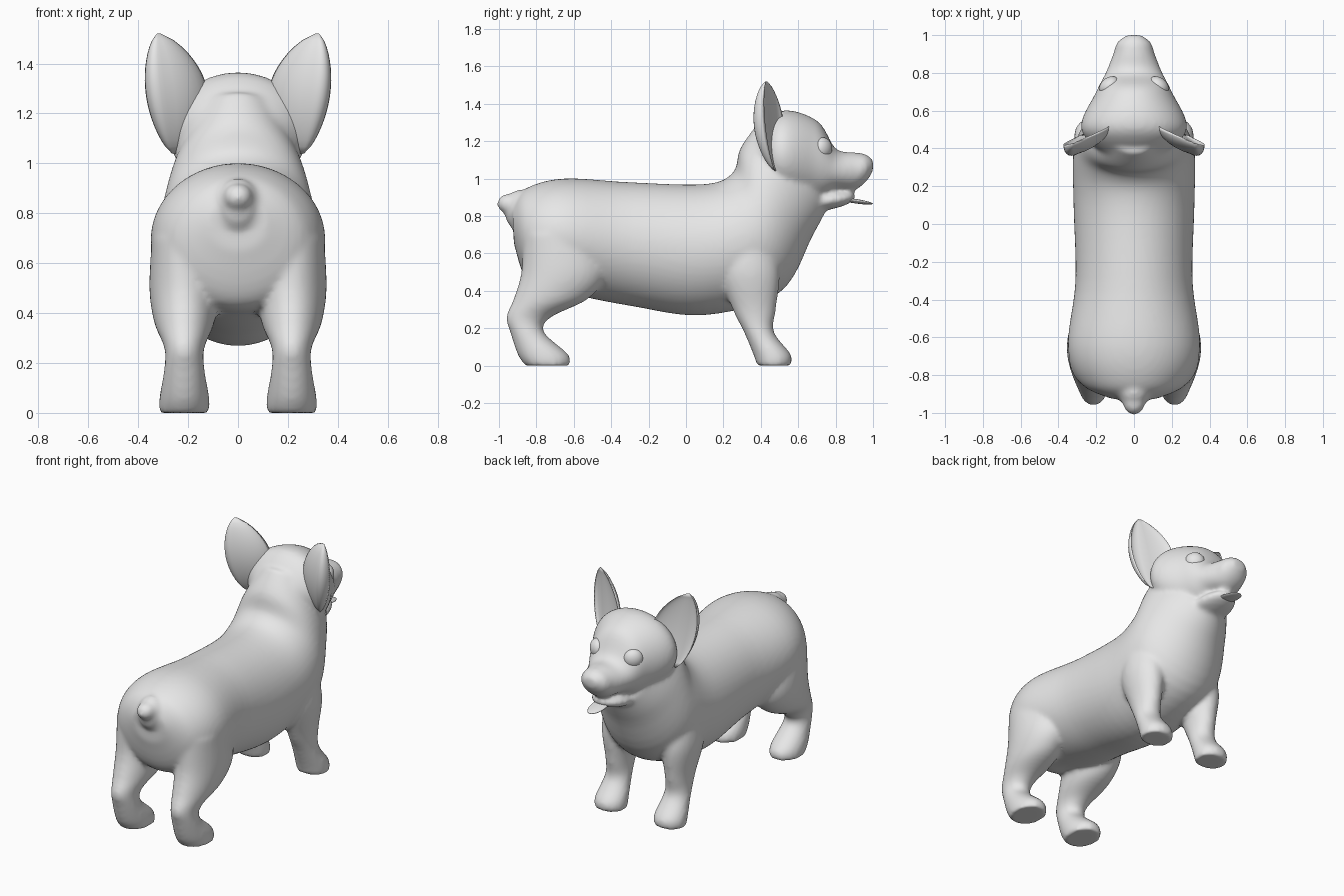
import bpy, bmesh
from math import sin, cos, pi
from mathutils import Vector, Matrix, Euler

cube = bpy.data.objects.get("Cube")
if cube:
    bpy.data.objects.remove(cube)

shade = (0.8, 0.8, 0.8, 1)
grey = bpy.data.materials.new("plain_grey")
grey.use_nodes = True
grey.diffuse_color = shade
grey.node_tree.nodes["Principled BSDF"].inputs["Base Color"].default_value = shade


def finish(bm, name):
    """Turn a bmesh into a smooth-shaded object."""
    bmesh.ops.recalc_face_normals(bm, faces=bm.faces)
    for face in bm.faces:
        face.smooth = True
    mesh = bpy.data.meshes.new(name)
    bm.to_mesh(mesh)
    bm.free()
    mesh.materials.append(grey)
    obj = bpy.data.objects.new(name, mesh)
    bpy.context.collection.objects.link(obj)
    return obj


def skin(bm, outlines):
    """Bridge a row of closed outlines and cap both ends."""
    loops = [[bm.verts.new(point) for point in outline] for outline in outlines]
    for lower, upper in zip(loops, loops[1:]):
        for i in range(len(lower)):
            bm.faces.new((lower[i - 1], lower[i], upper[i], upper[i - 1]))
    bm.faces.new(loops[0])
    bm.faces.new(loops[-1])


def smooth_rows(rows, steps=6):
    """Fill in rows along a spline that passes through the given ones."""
    rows = [Vector(row) for row in rows]
    padded = [rows[0]] + rows + [rows[-1]]
    filled = []
    for before, start, end, after in zip(padded, padded[1:], padded[2:], padded[3:]):
        leave, arrive = (end - before) / 2, (after - start) / 2
        for step in range(steps):
            t = step / steps
            blend = t * t * (3 - 2 * t)
            filled.append(start.lerp(end, blend)
                          + leave * t * (1 - t) ** 2 - arrive * t * t * (1 - t))
    return filled + [rows[-1]]


def loft(bm, sections, x=0, sides=64):
    """Skin ellipses, each set by two opposite y, z points and a half width."""
    outlines = []
    for y_a, z_a, y_b, z_b, width in smooth_rows(sections):
        a, b = Vector((x, y_a, z_a)), Vector((x, y_b, z_b))
        angles = [2 * pi * i / sides for i in range(sides)]
        outlines.append([(a + b) / 2 + (a - b) / 2 * cos(angle)
                         + Vector((width * sin(angle), 0, 0)) for angle in angles])
    skin(bm, outlines)


def ellipsoid(bm, centre, radii, turn=(0, 0, 0)):
    placement = Matrix.LocRotScale(Vector(centre), Euler(turn), Vector(radii))
    bmesh.ops.create_uvsphere(bm, u_segments=28, v_segments=16, radius=1, matrix=placement)


# Trunk and neck: upper y, z, lower y, z, half width
trunk = [
    (-.93, .86, -.92, .65, .12),
    (-.85, .95, -.84, .44, .28),
    (-.65, 1, -.65, .39, .35),
    (-.3, .98, -.3, .32, .31),
    (.1, .97, .1, .27, .32),
    (.25, 1.03, .5, .39, .32),
    (.29, 1.16, .68, .7, .27),
    (.38, 1.29, .76, .85, .2),
]
# Skull and muzzle: y, top, bottom, half width
head = [
    (.34, 1.2, 1.05, .12),
    (.5, 1.36, .9, .28),
    (.7, 1.31, .88, .2),
    (.8, 1.16, .93, .15),
    (.9, 1.14, .94, .11),
    (.96, 1.13, .98, .09),
    (1, 1.1, 1.04, .04),
]
# Legs from paw to shoulder or hip: front y, back y, z, half width
front_leg = [
    (.56, .38, 0, .1),
    (.56, .36, .06, .1),
    (.47, .31, .18, .08),
    (.48, .25, .3, .08),
    (.5, .18, .5, .11),
    (.45, .22, .7, .09),
]
hind_leg = [
    (-.62, -.86, 0, .1),
    (-.63, -.9, .06, .1),
    (-.76, -.94, .18, .08),
    (-.72, -.96, .26, .08),
    (-.52, -.92, .36, .12),
    (-.43, -.88, .5, .14),
    (-.5, -.87, .7, .13),
]

# Body: all volumes fused into one skin
bm = bmesh.new()
loft(bm, trunk)
loft(bm, [(y, top, y, bottom, width) for y, top, bottom, width in head])
for leg in (front_leg, hind_leg):
    sections = [(front, z, back, z, width) for front, back, z, width in leg]
    for x in (.215, -.215):
        loft(bm, sections, x)
# Lower jaw, stubby tail and its root
ellipsoid(bm, (0, .74, .88), (.12, .17, .05), (.15, 0, 0))
ellipsoid(bm, (0, -.94, .865), (.06, .07, .055))
ellipsoid(bm, (0, -.89, .83), (.09, .08, .11))
body = finish(bm, "body")
fuse = body.modifiers.new("fuse", 'REMESH')
fuse.mode = 'VOXEL'
fuse.voxel_size = 0.014
fuse.use_smooth_shade = True
soften = body.modifiers.new("soften", 'SMOOTH')
soften.iterations = 7


def ear(bm, side, rows=18, sides=28):
    """Leaf-shaped cup, bulging behind and dished in front."""
    base, tip = Vector((.26, .48, 1.04)), Vector((.32, .43, 1.52))
    outlines = []
    for row in range(rows + 1):
        along = row / rows
        spread = max(sin(pi * along), .01) ** .6
        outline = []
        for i in range(sides):
            across, depth = cos(2 * pi * i / sides), sin(2 * pi * i / sides)
            reach = .08 if across > 0 else .17
            hollow = .1 if depth > 0 else .04
            point = base.lerp(tip, along)
            point.x += reach * across * spread
            point.y += (.02 - .05 * across - hollow * abs(depth)) * spread
            point.x *= side
            outline.append(point)
        outlines.append(outline)
    skin(bm, outlines)


# Ears and eyes
for label, side in (("left", 1), ("right", -1)):
    bm = bmesh.new()
    ear(bm, side)
    finish(bm, label + "_ear")
    bm = bmesh.new()
    ellipsoid(bm, (.13 * side, .73, 1.16), (.06, .045, .06), (0, 0, -.7 * side))
    finish(bm, label + "_eye")

# Tongue
bm = bmesh.new()
ellipsoid(bm, (0, .9, .88), (.05, .1, .012), (-.15, 0, 0))
finish(bm, "tongue")
